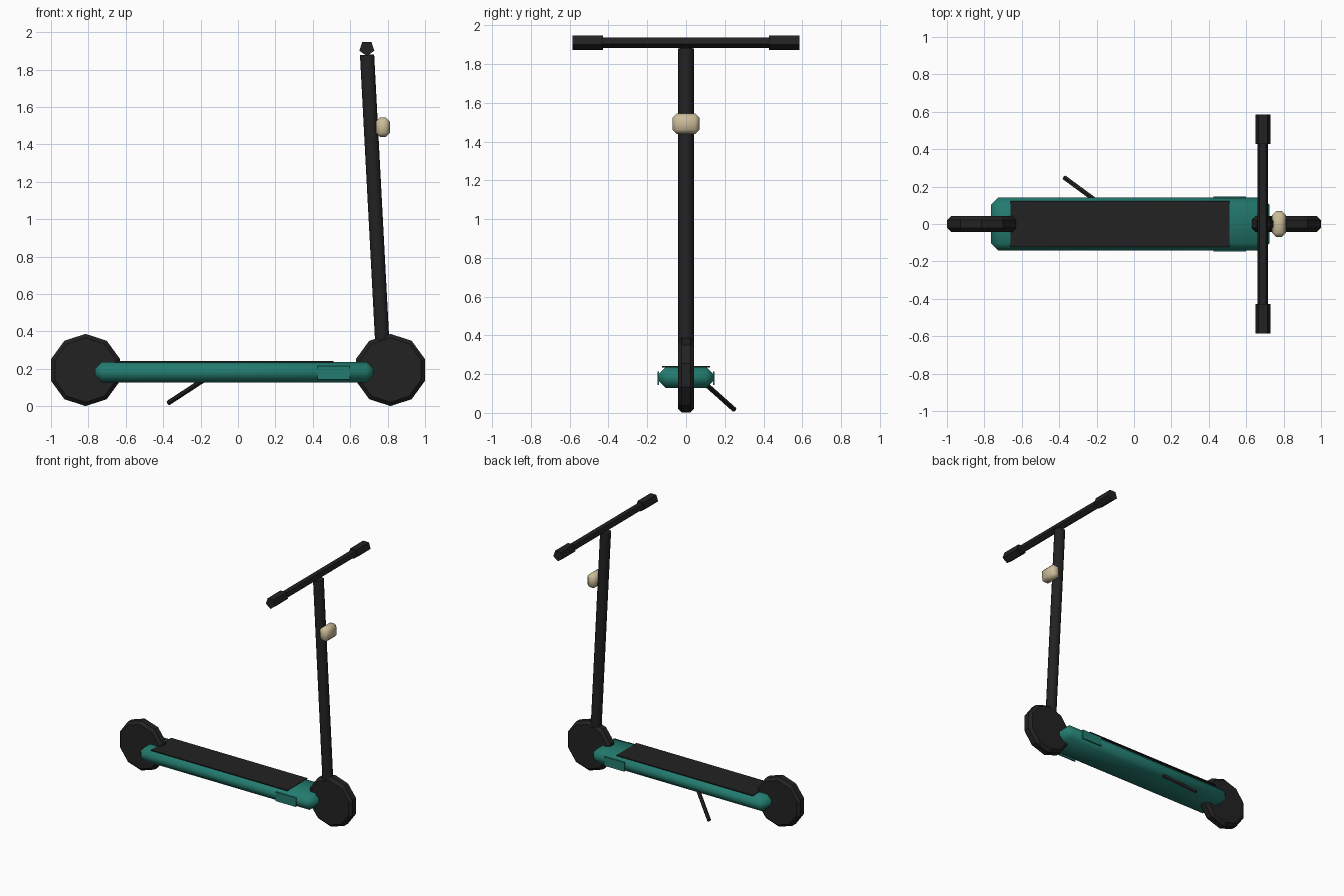
import bpy, bmesh, math
from mathutils import Vector

cube = bpy.data.objects.get("Cube")
if cube:
    bpy.data.objects.remove(cube, do_unlink=True)


def material(name, rgb):
    m = bpy.data.materials.new(name)
    m.use_nodes = True
    m.diffuse_color = (*rgb, 1)
    bsdf = next(n for n in m.node_tree.nodes if n.type == 'BSDF_PRINCIPLED')
    bsdf.inputs["Base Color"].default_value = (*rgb, 1)
    return m


BLACK = material("black", (0.016, 0.016, 0.016))
TEAL = material("teal", (0.017, 0.20, 0.16))
CREAM = material("cream", (0.60, 0.51, 0.32))


def finish(name, bm, mat, bevel=0, smooth=None):
    """Turn a bmesh into a named object with optional chamfer and shading angle."""
    bmesh.ops.recalc_face_normals(bm, faces=bm.faces)
    mesh = bpy.data.meshes.new(name)
    bm.to_mesh(mesh)
    bm.free()
    mesh.materials.append(mat)
    ob = bpy.data.objects.new(name, mesh)
    bpy.context.collection.objects.link(ob)
    bpy.ops.object.select_all(action='DESELECT')
    ob.select_set(True)
    bpy.context.view_layer.objects.active = ob
    if bevel:
        mod = ob.modifiers.new("chamfer", 'BEVEL')
        mod.width, mod.segments = bevel, 1
        mod.limit_method, mod.angle_limit = 'ANGLE', math.radians(60)
        bpy.ops.object.modifier_apply(modifier=mod.name)
    if smooth:
        bpy.ops.object.shade_smooth_by_angle(angle=math.radians(smooth))
    return ob


def box(name, low, high, mat, **kw):
    """Box between two opposite corners."""
    bm = bmesh.new()
    bmesh.ops.create_cube(bm, size=1)
    low, high = Vector(low), Vector(high)
    bmesh.ops.scale(bm, vec=high - low, verts=bm.verts)
    bmesh.ops.translate(bm, vec=(low + high) / 2, verts=bm.verts)
    return finish(name, bm, mat, **kw)


def rod(name, start, end, radius, sides, first, mat, **kw):
    """Prism from start to end, with its first corner pointing along 'first'."""
    start, end = Vector(start), Vector(end)
    axis = (end - start).normalized()
    u = Vector(first)
    u = (u - axis * u.dot(axis)).normalized()
    v = axis.cross(u)
    bm = bmesh.new()
    rings = []
    for p in (start, end):
        rings.append([bm.verts.new(p + radius * (math.cos(a) * u + math.sin(a) * v))
                      for a in (math.tau * i / sides for i in range(sides))])
    for ring in rings:
        bm.faces.new(ring)
    for i in range(sides):
        j = (i + 1) % sides
        bm.faces.new((rings[0][i], rings[0][j], rings[1][j], rings[1][i]))
    return finish(name, bm, mat, **kw)


UP, DOWN, SIDE = (0, 0, 1), (0, 0, -1), (0, 1, 0)

# Wheels
for name, x in (("rear_wheel", -0.815), ("front_wheel", 0.815)):
    rod(name, (x, -0.042, 0.194), (x, 0.042, 0.194), 0.193, 10, UP, BLACK, bevel=0.02)

# Deck with grip mat and side plates
box("deck", (-0.765, -0.141, 0.128), (0.725, 0.141, 0.237), TEAL, bevel=0.038, smooth=60)
box("grip_mat", (-0.66, -0.123, 0.234), (0.51, 0.123, 0.241), BLACK)
for name, s in (("right_side_plate", -1), ("left_side_plate", 1)):
    y = sorted((s * 0.139, s * 0.148))
    box(name, (0.425, y[0], 0.144), (0.60, y[1], 0.214), TEAL)

# Steering column and handlebar
rod("steering_column", (0.775, 0, 0.27), (0.69, 0, 1.88), 0.040, 10, SIDE, BLACK, smooth=40)
rod("handlebar", (0.689, -0.5, 1.912), (0.689, 0.5, 1.912), 0.030, 5, DOWN, BLACK)
for name, s in (("right_grip", -1), ("left_grip", 1)):
    rod(name, (0.689, s * 0.428, 1.914), (0.689, s * 0.585, 1.914), 0.042, 5, DOWN, BLACK)

# Headlight
box("headlight", (0.738, -0.069, 1.44), (0.812, 0.069, 1.544), CREAM, bevel=0.021, smooth=60)

# Kickstand
rod("kickstand", (-0.17, 0.10, 0.15), (-0.372, 0.248, 0.018), 0.014, 6, UP, BLACK)
